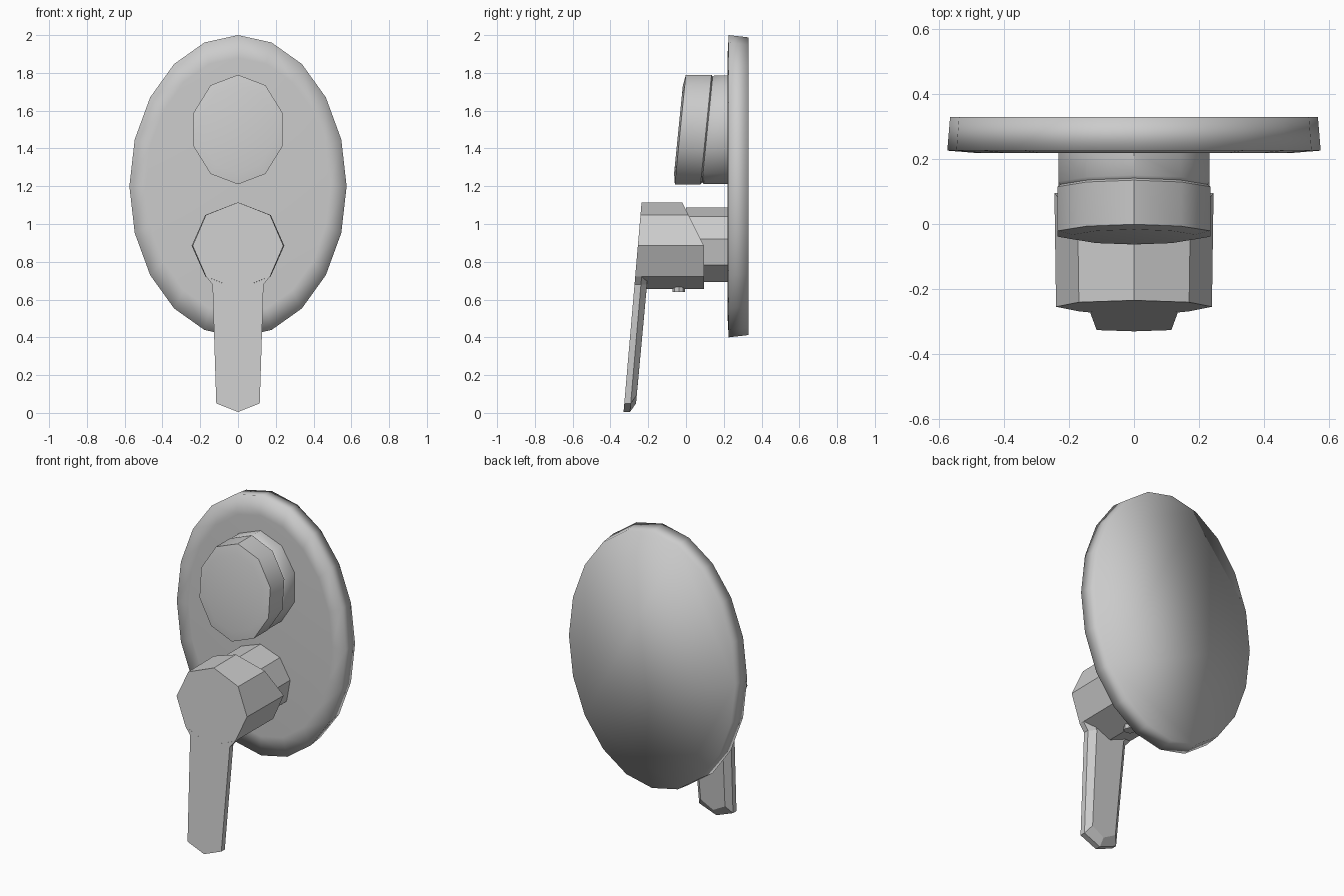
import bpy
import bmesh
from math import sin, cos, pi, radians

if "Cube" in bpy.data.objects:
    bpy.data.objects.remove(bpy.data.objects["Cube"])


def loft(name, rings, smooth=None, flat_back=False):
    """Skin matching rings of points, cap both ends; the first ring is the back."""
    bm = bmesh.new()
    rows = [[bm.verts.new(p) for p in ring] for ring in rings]
    back = bm.faces.new(rows[0])
    bm.faces.new(rows[-1])
    n = len(rows[0])
    for a, b in zip(rows, rows[1:]):
        for i in range(n):
            j = (i + 1) % n
            bm.faces.new((a[i], a[j], b[j], b[i]))
    bmesh.ops.recalc_face_normals(bm, faces=bm.faces)
    for f in bm.faces:
        f.smooth = smooth is not None
    if flat_back:
        back.smooth = False
    mesh = bpy.data.meshes.new(name)
    bm.to_mesh(mesh)
    bm.free()
    if smooth is not None:
        mesh.set_sharp_from_angle(angle=radians(smooth))
    obj = bpy.data.objects.new(name, mesh)
    bpy.context.collection.objects.link(obj)
    return obj


def ring(n, rx, rz, cz, depth):
    """Ellipse facing -y with a vertex on top; depth(z) gives y."""
    pts = []
    for i in range(n):
        a = 2 * pi * i / n
        z = cz + rz * cos(a)
        pts.append((rx * sin(a), depth(z), z))
    return pts


def flat(y):
    return lambda z: y


# Oval wall plate, softly rounded front and flat back
loft("wall_plate", [
    ring(20, 0.575 * s, 0.8 * s, 1.2, flat(y))
    for s, y in ((0.985, 0.33), (1.0, 0.226), (0.85, 0.219))
], smooth=180, flat_back=True)


# Diverter knob: tilted seam and tilted, slightly domed face
def tilted(y):
    return lambda z: y + 0.1 * (z - 1.5)


def knob_ring(s, depth):
    return ring(10, 0.247 * s, 0.29 * s, 1.5, depth)


loft("knob_collar", [
    knob_ring(0.99, flat(0.222)),
    knob_ring(0.99, tilted(0.122)),
    knob_ring(0.96, tilted(0.112)),
], smooth=40)
loft("knob", [
    knob_ring(0.96, tilted(0.114)),
    knob_ring(1.0, tilted(0.106)),
    knob_ring(1.0, tilted(-0.030)),
    knob_ring(0.8, tilted(-0.040)),
], smooth=40)

# Nine-sided stem under the handle
loft("handle_stem", [ring(9, 0.205, 0.203, 0.885, flat(y)) for y in (0.222, 0.0)])


# Sloping front plane shared by handle head and lever
def front(z):
    return -0.331 + 0.086 * z


# Octagonal head, its upper back cut away at an angle
loft("handle_head", [
    ring(8, 0.245, 0.23, 0.885, lambda z: 0.095 - 0.5 * max(0, z - 0.885)),
    ring(8, 0.240, 0.23, 0.885, front),
])

# Lever: half outline mirrored, back edges chamfered
half = [(0.170, 0.722), (0.135, 0.68), (0.115, 0.05)]
outline = half + [(0, 0.005)] + [(-x, z) for x, z in reversed(half)] + [(0, 0.655)]


def lever_ring(offset, sx=1.0, lift=0.0):
    return [(x * sx, front(z) + offset, z + (lift if z < 0.1 else 0))
            for x, z in outline]


loft("lever", [
    lever_ring(0.066, 0.72, 0.045),
    lever_ring(0.034),
    lever_ring(0.0),
])

# Small set screw under the head
bpy.ops.mesh.primitive_cylinder_add(vertices=8, radius=0.033, depth=0.05,
                                    location=(0, -0.038, 0.665))
bpy.context.object.name = "set_screw"
